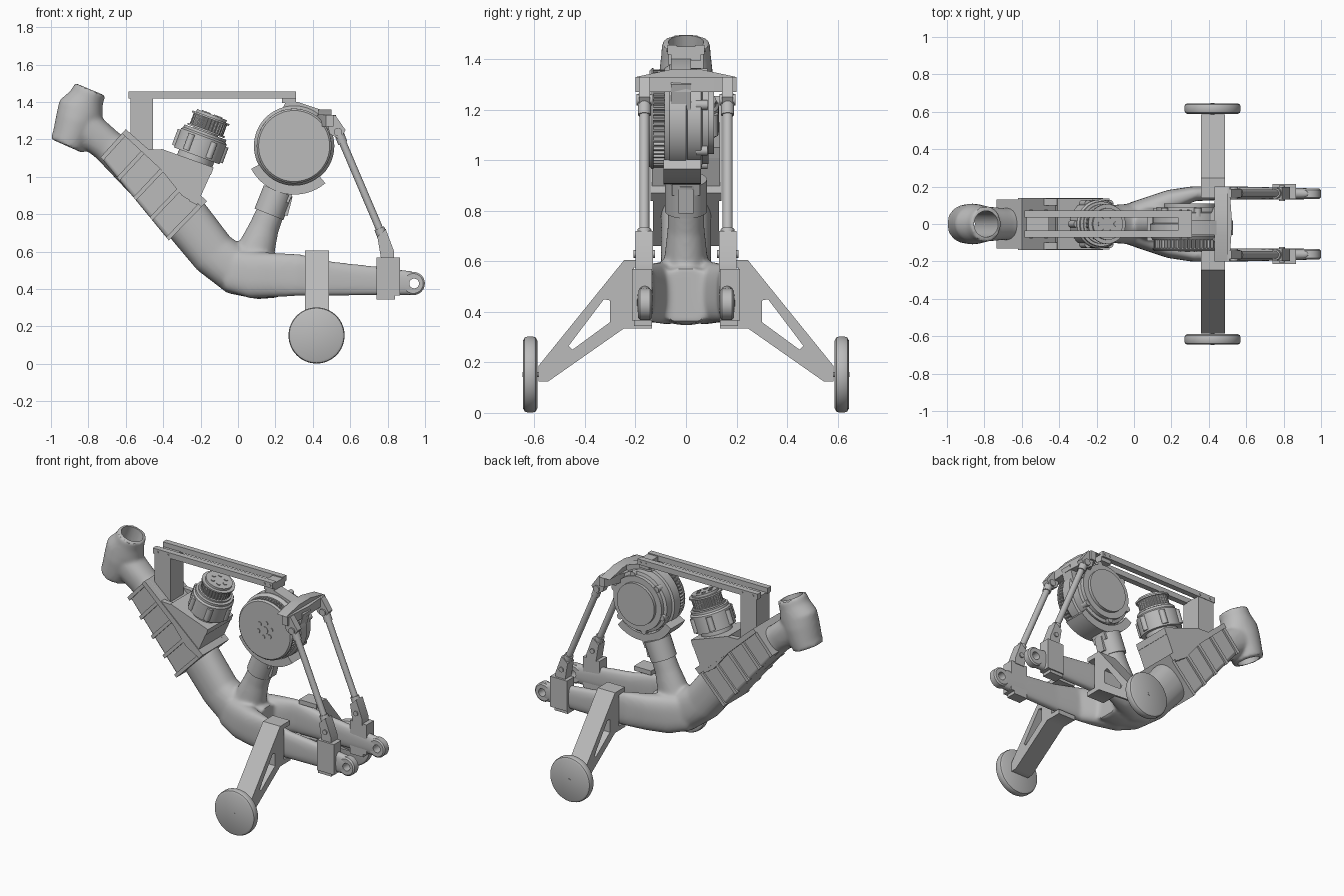
import bpy, bmesh, math
from mathutils import Vector

if "Cube" in bpy.data.objects:
    bpy.data.objects.remove(bpy.data.objects["Cube"])

grey = bpy.data.materials.new("machine_grey")
grey.use_nodes = True
tone = (0.5, 0.5, 0.5, 1)
grey.diffuse_color = tone
for node in grey.node_tree.nodes:
    if node.type == "BSDF_PRINCIPLED":
        node.inputs["Base Color"].default_value = tone
parts = []


def make(name, bm):
    bmesh.ops.recalc_face_normals(bm, faces=bm.faces)
    mesh = bpy.data.meshes.new(name)
    bm.to_mesh(mesh)
    bm.free()
    mesh.materials.append(grey)
    obj = bpy.data.objects.new(name, mesh)
    bpy.context.collection.objects.link(obj)
    parts.append(obj)
    return obj


def skin(bm, rings):
    """Close a row of equal rings into a solid."""
    rows = [[bm.verts.new(p) for p in ring] for ring in rings]
    n = len(rows[0])
    for a, b in zip(rows, rows[1:]):
        for i in range(n):
            j = (i + 1) % n
            bm.faces.new((a[i], a[j], b[j], b[i]))
    bm.faces.new(rows[0])
    bm.faces.new(rows[-1])


def prism(name, pts, lo, hi, axis="y"):
    place = {"x": lambda u, v, w: (w, u, v), "y": lambda u, v, w: (u, w, v),
             "z": lambda u, v, w: (u, v, w)}[axis]
    bm = bmesh.new()
    skin(bm, [[place(u, v, w) for u, v in pts] for w in (lo, hi)])
    return make(name, bm)


def box(name, x, y, z):
    return prism(name, [(x[0], z[0]), (x[1], z[0]), (x[1], z[1]), (x[0], z[1])], *y)


def turned(name, base, axis, profile, n=48, teeth=0):
    """Solid of revolution from (distance, radius) pairs, with optional teeth."""
    base, t = Vector(base), Vector(axis).normalized()
    u = t.orthogonal().normalized()
    v = t.cross(u)
    n = teeth * 4 or n
    bm = bmesh.new()
    rings = []
    for s, r in profile:
        ring = []
        for i in range(n):
            a = math.tau * i / n
            k = r * (0.95 if teeth and i % 4 > 1 else 1)
            ring.append(base + t * s + (u * math.cos(a) + v * math.sin(a)) * k)
        rings.append(ring)
    skin(bm, rings)
    return make(name, bm)


def rod(name, a, b, r, n=24):
    d = Vector(b) - Vector(a)
    return turned(name, a, d, [(0, r), (d.length, r)], n)


def loft(bm, sections, power=1.0, n=32):
    """Tube through (x, y, z, half width, half height) sections."""
    mids = [Vector(s[:3]) for s in sections]
    rings = []
    for i, s in enumerate(sections):
        t = (mids[min(i + 1, len(mids) - 1)] - mids[max(i - 1, 0)]).normalized()
        side = Vector((0, 1, 0))
        side = (side - t * side.dot(t)).normalized()
        up = t.cross(side)
        ring = []
        for k in range(n):
            c, d = math.cos(math.tau * k / n), math.sin(math.tau * k / n)
            c = math.copysign(abs(c) ** power, c)
            d = math.copysign(abs(d) ** power, d)
            ring.append(mids[i] + side * c * s[3] + up * d * s[4])
        rings.append(ring)
    skin(bm, rings)


def bake(obj):
    deps = bpy.context.evaluated_depsgraph_get()
    mesh = bpy.data.meshes.new_from_object(obj.evaluated_get(deps))
    obj.modifiers.clear()
    obj.data = mesh


def cut(obj, cutter):
    mod = obj.modifiers.new("cut", "BOOLEAN")
    mod.operation = "DIFFERENCE"
    mod.object = cutter
    bake(obj)
    parts.remove(cutter)
    bpy.data.objects.remove(cutter)


# Cast frame: head tube, down tube, seat tube and two stays fused together
bm = bmesh.new()
loft(bm, [(-.915, 0, 1.165, .1, .095), (-.895, 0, 1.21, .105, .1), (-.862, 0, 1.30, .11, .115),
          (-.84, 0, 1.36, .105, .125), (-.81, 0, 1.42, .098, .095), (-.79, 0, 1.468, .096, .087)])
loft(bm, [(-.86, 0, 1.30, .1, .1), (-.7, 0, 1.17, .085, .09), (-.45, 0, .95, .1, .12),
          (-.27, 0, .765, .1, .13), (-.13, 0, .59, .1, .125), (0, 0, .495, .11, .13),
          (.12, 0, .465, .125, .12), (.22, 0, .465, .13, .11)], .85)
loft(bm, [(.06, 0, .48, .11, .15), (.1, 0, .62, .085, .1), (.14, 0, .73, .073, .08),
          (.21, 0, .9, .07, .07)])
for s in (1, -1):
    loft(bm, [(-.05, s * .04, .5, .06, .11), (.08, s * .075, .475, .07, .125),
              (.2, s * .125, .475, .06, .118), (.32, s * .162, .475, .04, .112),
              (.5, s * .166, .455, .036, .092), (.75, s * .164, .443, .032, .077),
              (.94, s * .162, .43, .03, .064)], .75)
frame = make("frame", bm)
remesh = frame.modifiers.new("fuse", "REMESH")
remesh.mode, remesh.voxel_size = "VOXEL", .011
remesh.use_smooth_shade = True
blend = frame.modifiers.new("blend", "SMOOTH")
blend.factor, blend.iterations = .5, 7
bake(frame)
head = Vector((.125, 0, .303)).normalized()
cut(frame, turned("bore", (-.94, 0, 1.105), head, [(0, .07), (.45, .07)]))

# Battery shell with raised ribs along the down tube
low_a, low_b = Vector((-.735, 1.105)), Vector((-.37, .66))
top_a, top_b = Vector((-.6, 1.255)), Vector((-.165, .87))
shell = prism("battery_shell", [low_a, low_b, top_b, top_a], -.118, .118)
bevel = shell.modifiers.new("soft", "BEVEL")
bevel.width, bevel.segments = .02, 3
for i in range(5):
    t = .02 + i * .24
    pts = [low_a.lerp(low_b, t - .02), low_a.lerp(low_b, t + .02),
           top_a.lerp(top_b, t + .02), top_a.lerp(top_b, t - .02)]
    prism("shell_rib", pts, -.13, .13)
for s in (1, -1):
    prism("shell_flange", [low_a.lerp(top_a, .85), low_b.lerp(top_b, .85), top_b, top_a],
          s * .1, s * .14)

# Mount and upright motor on the down tube
for s in (1, -1):
    prism("motor_mount_side", [(-.5, 1.15), (-.4, 1.145), (-.13, 1.05), (-.22, .85), (-.3, .9)],
          s * .1, s * .135)
prism("motor_mount_top", [(-.41, 1.15), (-.13, 1.05), (-.145, 1.01), (-.42, 1.1)], -.135, .135)
prism("motor_mount_back", [(-.16, 1.05), (-.13, 1.05), (-.22, .85), (-.26, .87)], -.13, .13)
spin = Vector((.35, 0, .94)).normalized()
root = Vector((-.235, 0, 1.075))
turned("motor_body", root, spin, [(-.02, .1), (.04, .1), (.04, .13), (.15, .13), (.16, .12),
                                  (.175, .12), (.175, .07), (.2, .07)])
turned("motor_pulley", root, spin, [(.19, .095), (.255, .095)], teeth=30)
for h in (.18, .25):
    turned("pulley_flange", root + spin * h, spin, [(0, .106), (.01, .106)])
turned("pulley_cap", root + spin * .26, spin, [(0, .085), (.015, .085)])
across = Vector((spin.z, 0, -spin.x))
for i in range(6):
    a = math.tau * i / 6
    d = across * math.cos(a) + Vector((0, 1, 0)) * math.sin(a)
    turned("pulley_bolt", root + spin * .275 + d * .045, spin, [(0, .013), (.005, .013)], 12)
    turned("motor_lug", root + spin * .05 + d * .125, spin, [(0, .02), (.09, .02)], 12)

# Large drive on the seat tube
hub = Vector((.3, 0, 1.165))
Y = Vector((0, 1, 0))
turned("drive_face", hub, Y, [(-.145, .19), (-.135, .2), (-.128, .2)])
turned("drive_gear", hub, Y, [(-.13, .195), (-.08, .195)], teeth=56)
turned("drive_disc", hub, Y, [(-.085, .2), (-.065, .215), (0, .215), (.005, .2), (.06, .2),
                              (.065, .18), (.09, .18), (.09, .14), (.11, .14)], 64)
for i in range(6):
    a = math.tau * i / 6 + .3
    d = Vector((math.cos(a), 0, math.sin(a)))
    turned("hub_bolt", hub + d * .05 - Y * .15, Y, [(0, .015), (.01, .015)], 12)
    turned("drive_lug", hub + d * .185 + Y * .04, Y, [(0, .02), (.045, .02)], 12)
turned("hub_plate", hub, Y, [(-.148, .025), (-.14, .025)])

# Cradle and clamp holding the drive
arc = [math.radians(208 + 6 * i) for i in range(18)]
ring = [(hub.x + math.cos(a) * .26, hub.z + math.sin(a) * .26) for a in arc]
ring += [(hub.x + math.cos(a) * .21, hub.z + math.sin(a) * .21) for a in reversed(arc)]
prism("drive_cradle", ring, -.09, .06)
rod("seat_clamp", (.165, 0, .8), (.215, 0, .925), .083, 40)
prism("clamp_tab", [(.22, .87), (.29, .885), (.265, .79), (.235, .8)], -.03, .03)
prism("cradle_neck", [(.14, .9), (.27, .86), (.31, .95), (.18, .98)], -.055, .055)

# Upper rails and their supports
for s in (1, -1):
    box("upper_rail", (-.585, .31), (s * .035, s * .073), (1.42, 1.457))
    for x in (-.55, -.47, .25, .29):
        rod("rail_bolt", (x, s * .072, 1.438), (x, s * .077, 1.438), .008, 10)
box("rail_post", (-.575, -.455), (-.07, .07), (1.08, 1.425))
box("rail_end_block", (.235, .31), (-.06, .06), (1.395, 1.45))

# Lever from drive to crossbeam
prism("drive_lever", [(.24, 1.37), (.26, 1.41), (.32, 1.4), (.47, 1.35), (.53, 1.3), (.5, 1.2),
                      (.44, 1.28), (.36, 1.34)], -.06, .02)
prism("crossbeam", [(.51, .2), (.47, .2), (.41, .05), (.41, -.05), (.47, -.2), (.51, -.2),
                    (.525, 0)], 1.27, 1.33, "z")
prism("crossbeam_crown", [(-.2, 1.33), (-.06, 1.36), (.06, 1.36), (.2, 1.33)], .43, .5, "x")

leg = [(.135, .335), (.245, .335), (.545, .125), (.585, .125), (.585, .185), (.245, .605),
       (.215, .605), (.205, .58), (.205, .365), (.135, .365)]
gap = [(.3, .36), (.45, .25), (.465, .265), (.325, .45), (.3, .445)]
for s in (1, -1):
    # Push rods with end joints
    y = s * .165
    prism("rod_ear", [(.47, 1.32), (.52, 1.33), (.575, 1.25), (.545, 1.2), (.49, 1.23)],
          y - .022, y + .022)
    rod("push_rod", (.54, y, 1.23), (.8, y, .62), .02)
    rod("rod_top_socket", (.53, y, 1.26), (.56, y, 1.18), .026)
    rod("rod_low_socket", (.755, y, .725), (.79, y, .64), .028)
    rod("rod_top_pin", (.535, y - .032, 1.24), (.535, y + .032, 1.24), .022)
    prism("rod_low_fork", [(.745, .68), (.79, .72), (.835, .6), (.835, .56), (.765, .56)],
          y - .034, y + .034)
    rod("rod_low_pin", (.79, y - .042, .63), (.79, y + .042, .63), .016)
    # Stay clamp and pivot end
    box("stay_clamp", (.74, .865), (s * .135, s * .213), (.365, .57))
    box("clamp_foot", (.74, .84), (s * .135, s * .205), (.345, .37))
    end = turned("stay_end", (.937, s * .162, .43), Y, [(-.028, .053), (-.02, .062), (.02, .062),
                                                       (.028, .053)], 40)
    hole = turned("pivot_hole", (.942, s * .162, .43), Y, [(-.1, .026), (.1, .026)], 24)
    twin = hole.copy()
    bpy.context.collection.objects.link(twin)
    parts.append(twin)
    cut(end, hole)
    cut(frame, twin)
    # Support leg with triangular window
    support = prism("support_leg", [(s * a, b) for a, b in leg], .358, .487, "x")
    cut(support, prism("window", [(s * a, b) for a, b in gap], .2, .6, "x"))
    box("leg_top_flange", (.358, .487), (s * .14, s * .22), (.575, .605))
    # Wheel
    turned("wheel", (.42, s * .617, .152), Y, [(-.028, .135), (-.022, .146), (-.012, .15),
                                               (.012, .15), (.022, .146), (.028, .135)], 64)
    rod("wheel_axle", (.42, s * .57, .152), (.42, s * .647, .152), .01, 12)

# Smooth shading with sharp edges kept
bpy.ops.object.select_all(action="DESELECT")
for obj in parts:
    obj.select_set(True)
bpy.context.view_layer.objects.active = frame
bpy.ops.object.shade_smooth_by_angle(angle=math.radians(35))
